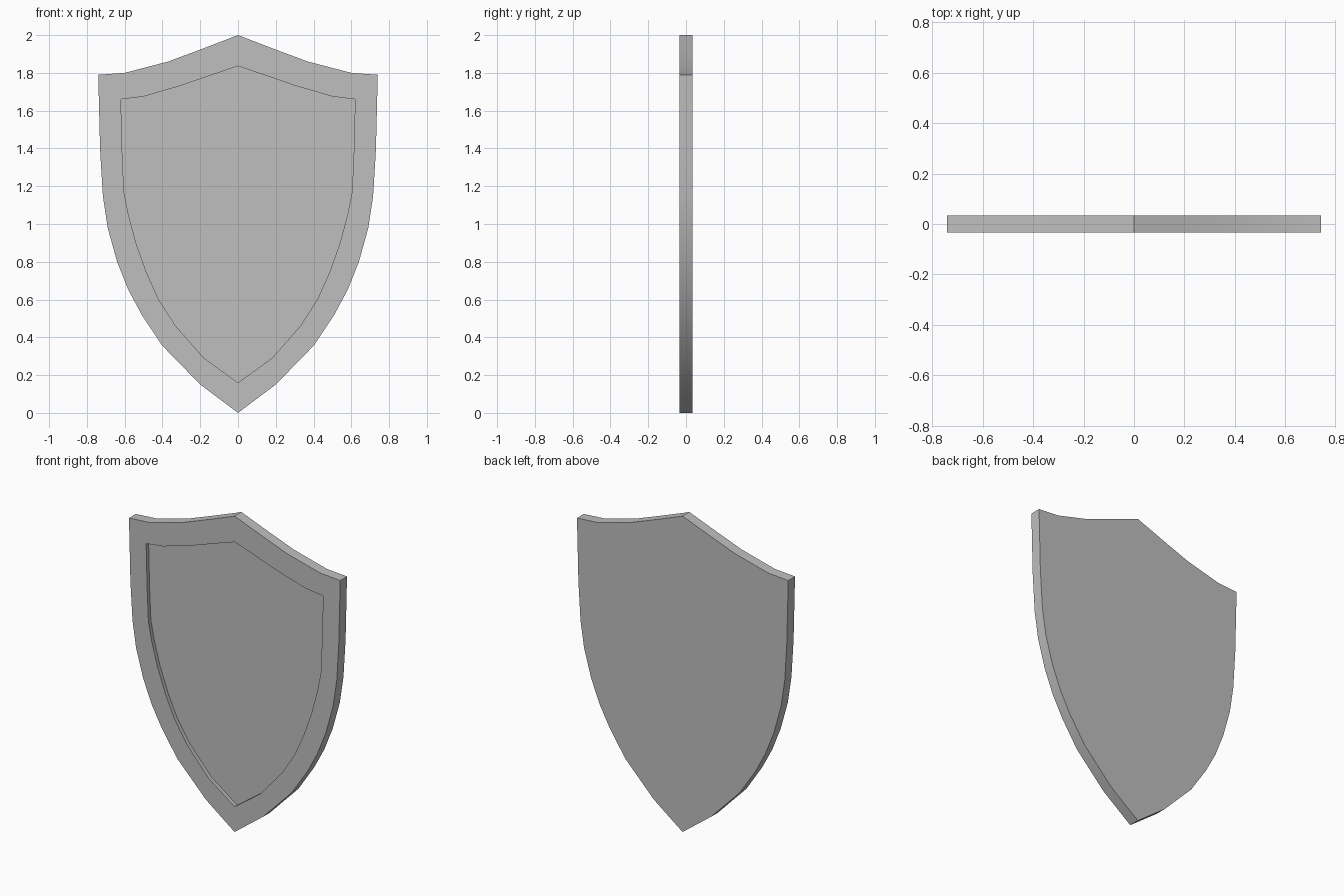
import bpy
import bmesh
import math

cube = bpy.data.objects.get("Cube")
if cube:
    bpy.data.objects.remove(cube, do_unlink=True)

HALF_THICKNESS = 0.034
RECESS_DEPTH = 0.025

# Half outlines as (x, z), from the bottom tip round to the top peak
OUTER = [(0, 0), (.2, .15), (.4, .355), (.51, .52), (.58, .65), (.64, .8), (.69, .98),
         (.715, 1.145), (.73, 1.39), (.74, 1.79), (.6, 1.8), (.37, 1.86), (.195, 1.925), (0, 2)]
INNER = [(0, .16), (.18, .29), (.33, .46), (.42, .6), (.485, .745), (.54, .9), (.58, 1.05),
         (.604, 1.17), (.613, 1.38), (.62, 1.66), (.5, 1.675), (.31, 1.73), (.165, 1.78), (0, 1.836)]


def make_material(name, colour):
    material = bpy.data.materials.new(name)
    material.use_nodes = True
    material.diffuse_color = colour
    for node in material.node_tree.nodes:
        if node.type == 'BSDF_PRINCIPLED':
            node.inputs["Base Color"].default_value = colour
    return material


def add_ring(bm, half_outline, y):
    """Mirror a half outline into a closed ring of vertices at depth y."""
    mirrored = [(-x, z) for x, z in reversed(half_outline[1:-1])]
    return [bm.verts.new((x, y, z)) for x, z in half_outline + mirrored]


def join_rings(bm, first, second):
    """Fill the band between two rings with quads."""
    count = len(first)
    for i in range(count):
        j = (i + 1) % count
        bm.faces.new((first[i], first[j], second[j], second[i]))


# Shield: back panel, outer edge, raised border, recess wall, front panel
bm = bmesh.new()
rings = [
    add_ring(bm, OUTER, HALF_THICKNESS),
    add_ring(bm, OUTER, -HALF_THICKNESS),
    add_ring(bm, INNER, -HALF_THICKNESS),
    add_ring(bm, INNER, -HALF_THICKNESS + RECESS_DEPTH),
]
for first, second in zip(rings, rings[1:]):
    join_rings(bm, first, second)
bm.faces.new(rings[0])
bm.faces.new(rings[-1])
bmesh.ops.recalc_face_normals(bm, faces=bm.faces[:])

mesh = bpy.data.meshes.new("shield")
bm.to_mesh(mesh)
bm.free()
mesh.materials.append(make_material("plain grey", (0.52, 0.52, 0.52, 1)))

shield = bpy.data.objects.new("shield", mesh)
bpy.context.collection.objects.link(shield)

# Smooth the curved edge while keeping the rims crisp
bpy.ops.object.select_all(action='DESELECT')
shield.select_set(True)
bpy.context.view_layer.objects.active = shield
bpy.ops.object.shade_smooth_by_angle(angle=math.radians(30))
